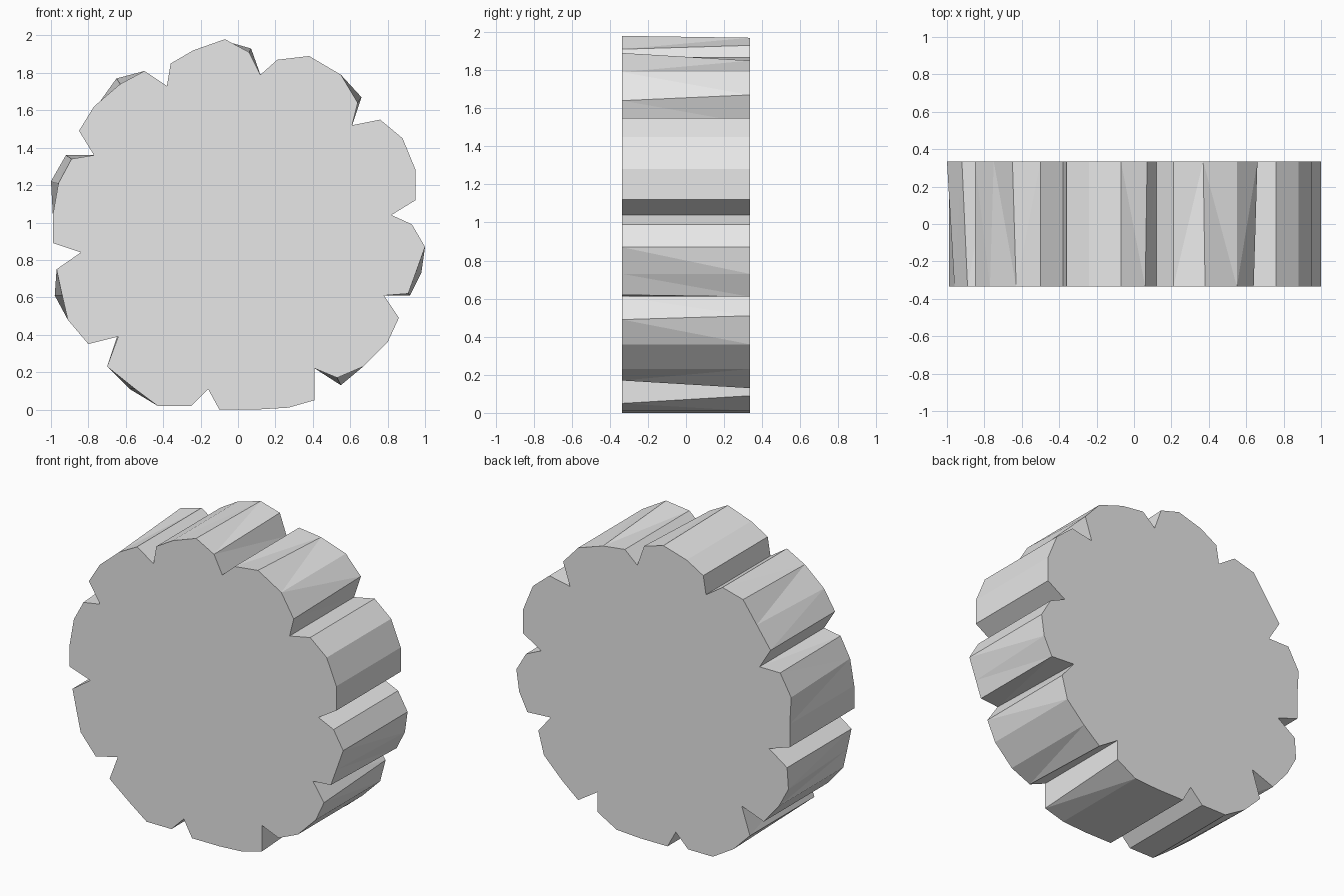
import bpy
import bmesh

# Remove the default object if the scene has it
default_object = bpy.data.objects.get("Cube")
if default_object is not None:
    bpy.data.objects.remove(default_object, do_unlink=True)

UNIT = 0.01
HALF_DEPTH = 0.335

# Front outline in hundredths, clockwise from the top:
# each lobe is its rounded rim followed by the notch that ends it
lobes = [
    [(-36, 185), (-24, 192), (-7, 198), (6, 191), (12, 179)],
    [(21, 187), (38, 189), (55, 179), (64, 164), (61, 152)],
    [(76, 155), (88, 145), (95, 128), (95, 112), (82, 104)],
    [(93, 99), (100, 87), (95, 73), (91, 62), (78, 61)],
    [(86, 49), (80, 36), (67, 23), (53, 17), (41, 22)],
    [(41, 5), (27, 1), (10, 0), (-10, 0), (-16, 11)],
    [(-25, 2), (-43, 2), (-55, 11), (-70, 23), (-64, 39)],
    [(-80, 35), (-91, 48), (-94, 61), (-97, 75), (-84, 84)],
    [(-99, 89), (-99, 104), (-96, 121), (-89, 134), (-77, 136)],
    [(-85, 149), (-77, 162), (-63, 174), (-50, 181), (-38, 173)],
]

# Shifts of the rear outline relative to the front, by (lobe, point)
rear_shift = {
    (0, 2): (0, -1), (0, 3): (1, 2),
    (1, 1): (-1, -4), (1, 3): (2, 3),
    (3, 2): (3, 0), (3, 3): (1, -1), (3, 4): (-3, 1),
    (4, 0): (-2, 2), (4, 3): (2, -4),
    (5, 0): (0, 4), (6, 2): (-3, 0), (6, 4): (0, 2),
    (7, 2): (-4, 0), (8, 2): (-4, 1), (8, 3): (-3, 2),
    (9, 1): (2, 1), (9, 2): (-2, 3),
}


def make_material(name, color):
    material = bpy.data.materials.new(name)
    material.use_nodes = True
    material.diffuse_color = color
    shader = next(n for n in material.node_tree.nodes if n.type == "BSDF_PRINCIPLED")
    shader.inputs["Base Color"].default_value = color
    return material


def build_scalloped_block(name, material):
    """Bridge the front outline to the slightly shifted rear outline."""
    bm = bmesh.new()
    front, rear = [], []
    for lobe_index, lobe in enumerate(lobes):
        for point_index, (x, z) in enumerate(lobe):
            dx, dz = rear_shift.get((lobe_index, point_index), (0, 0))
            front.append(bm.verts.new((x * UNIT, -HALF_DEPTH, z * UNIT)))
            rear.append(bm.verts.new(((x + dx) * UNIT, HALF_DEPTH, (z + dz) * UNIT)))

    # Flat end caps
    bm.faces.new(front)
    bm.faces.new(list(reversed(rear)))

    # Faceted rim, split into triangles where it twists
    rim = []
    for i in range(len(front)):
        j = (i + 1) % len(front)
        rim.append(bm.faces.new((front[j], front[i], rear[i], rear[j])))
    bmesh.ops.triangulate(bm, faces=rim, quad_method="SHORT_EDGE")
    bmesh.ops.recalc_face_normals(bm, faces=bm.faces)

    mesh = bpy.data.meshes.new(name)
    bm.to_mesh(mesh)
    bm.free()
    mesh.materials.append(material)
    block = bpy.data.objects.new(name, mesh)
    bpy.context.scene.collection.objects.link(block)
    return block


light_grey = make_material("light_grey", (0.8, 0.8, 0.8, 1.0))
build_scalloped_block("scalloped_block", light_grey)
